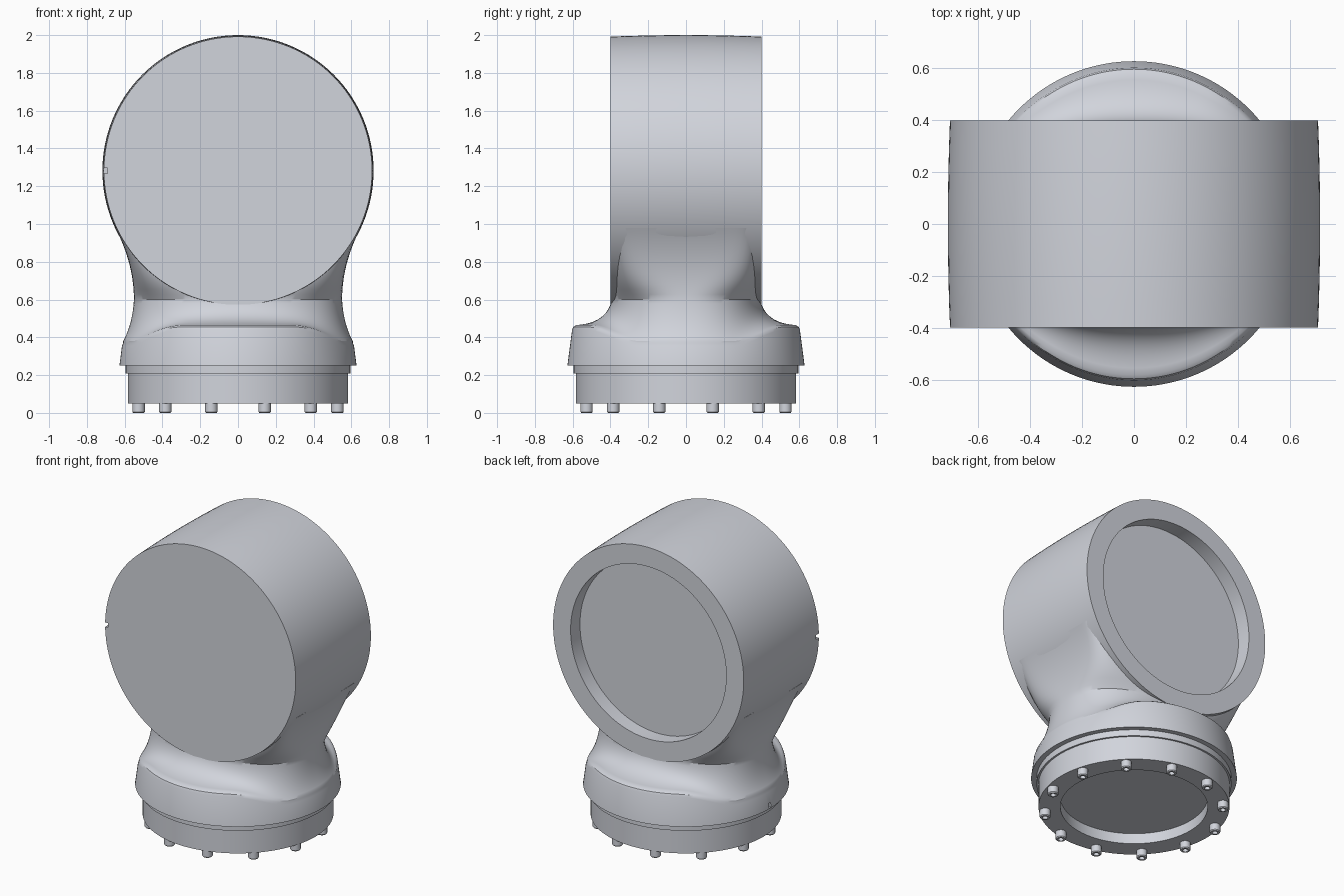
import bpy
import bmesh
import math
from mathutils import Matrix, Vector

cube = bpy.data.objects.get("Cube")
if cube:
    bpy.data.objects.remove(cube, do_unlink=True)

HEAD_Z = 1.282
# Stands a lathed part up in the head, with its axis along y
HEAD_FRAME = Matrix.Translation((0, 0, HEAD_Z)) @ Matrix.Rotation(-math.pi / 2, 4, 'X')

grey = bpy.data.materials.new("light_grey")
grey.use_nodes = True
colour = (0.64, 0.66, 0.715, 1)
grey.diffuse_color = colour
grey.node_tree.nodes["Principled BSDF"].inputs["Base Color"].default_value = colour


def shade(obj, angle=30):
    bpy.ops.object.select_all(action='DESELECT')
    obj.select_set(True)
    bpy.context.view_layer.objects.active = obj
    bpy.ops.object.shade_smooth_by_angle(angle=math.radians(angle))


def finish(bm, name):
    """Turn a bmesh into a shaded grey object."""
    bmesh.ops.remove_doubles(bm, verts=bm.verts, dist=1e-5)
    bmesh.ops.recalc_face_normals(bm, faces=bm.faces)
    mesh = bpy.data.meshes.new(name)
    bm.to_mesh(mesh)
    bm.free()
    mesh.materials.append(grey)
    obj = bpy.data.objects.new(name, mesh)
    bpy.context.collection.objects.link(obj)
    shade(obj)
    return obj


def loft(rings):
    """Skin closed rings of points and cap both ends."""
    bm = bmesh.new()
    rows = [[bm.verts.new(p) for p in ring] for ring in rings]
    for a, b in zip(rows, rows[1:]):
        n = len(a)
        for i in range(n):
            j = (i + 1) % n
            bm.faces.new((a[i], a[j], b[j], b[i]))
    bm.faces.new(rows[0])
    bm.faces.new(rows[-1])
    return bm


def directions(sides):
    return [2 * math.pi * i / sides for i in range(sides)]


def lathe(profile, sides=96, matrix=Matrix()):
    """Loft circles given as (radius, height)."""
    bm = loft([[(r * math.cos(t), r * math.sin(t), z) for t in directions(sides)]
               for r, z in profile])
    bmesh.ops.transform(bm, verts=bm.verts, matrix=matrix)
    return bm


def box(size, location):
    bm = bmesh.new()
    bmesh.ops.create_cube(bm, size=1, matrix=Matrix.LocRotScale(
        Vector(location), None, Vector(size)))
    return bm


def cut(obj, bm):
    """Subtract a shape from an object, then reshade it."""
    cutter = finish(bm, "cutter")
    mod = obj.modifiers.new("cut", 'BOOLEAN')
    mod.operation = 'DIFFERENCE'
    mod.solver = 'EXACT'
    mod.object = cutter
    bpy.context.view_layer.objects.active = obj
    bpy.ops.object.modifier_apply(modifier=mod.name)
    bpy.data.objects.remove(cutter, do_unlink=True)
    shade(obj)


def smoothstep(a, b, x):
    x = min(max((x - a) / (b - a), 0), 1)
    return x * x * (3 - 2 * x)


# Barrel head: slightly bulged drum, flat in front, recessed behind
wall = [(0.718 - 0.008 * (y / 4) ** 2, y / 10) for y in range(-4, 5)]
head = finish(lathe(wall + [(0.58, 0.4), (0.58, 0.3)], 128, HEAD_FRAME), "joint_head")
cut(head, box((0.05, 0.06, 0.03), (-0.715, -0.4, HEAD_Z)))


# Neck and skirt: round skirt whose rim flows into an oval neck
def oval(t, a, b, power):
    c, s = abs(math.cos(t)) / a, abs(math.sin(t)) / b
    return (c ** power + s ** power) ** (-1 / power)


def neck_profile(t):
    """Points (radius, height) up the body at one direction."""
    s = smoothstep(0.4, 0.88, abs(math.sin(t)))
    h = 0.38 + 0.085 * s
    rim = 0.628 - 0.13 * (h - 0.25)
    neck = oval(t, 0.551, 0.393, 2.4)
    pts = [(0.57, 0.25), (0.628, 0.25), (rim + 0.003, h - 0.025),
           (rim - 0.003, h - 0.01)]
    start = Vector((rim - 0.003 - 0.015 * s, h))
    end = Vector((neck, 0.6))
    bend = Vector((neck + 0.12 * (rim - neck), h + 0.01 + 0.08 * (1 - s)))
    steps = 12
    for i in range(steps + 1):
        u = i / steps
        pts.append(tuple((1 - u) ** 2 * start + 2 * u * (1 - u) * bend + u * u * end))
    # flare and square off to meet the underside of the head
    for i in range(1, 15):
        u = i / 14
        r = oval(t, 0.551 + 0.099 * u ** 2, 0.393 + 0.006 * u, 2.4 + 10 * u ** 1.3)
        pts.append((r, 0.6 + 0.38 * u))
    return pts


columns = [(t, neck_profile(t)) for t in directions(144)]
rings = [[(p[k][0] * math.cos(t), p[k][0] * math.sin(t), p[k][1])
          for t, p in columns] for k in range(len(columns[0][1]))]
body = finish(loft(rings), "neck_and_skirt")
# hollow the part of the neck inside the head, and notch the skirt
cut(body, lathe([(0.65, -0.37), (0.65, 0.6)], 96, HEAD_FRAME))
cut(body, box((0.04, 0.02, 0.03), (-0.625, 0, 0.27)))

# Base flange with a spacer lip and a recess underneath
finish(lathe([(0.45, 0.12), (0.45, 0.05), (0.583, 0.05), (0.583, 0.208),
              (0.595, 0.208), (0.595, 0.26)]), "base_flange")

# Ring of socket head bolts under the flange
for i in range(12):
    a = math.radians(15 + 30 * i)
    place = Matrix.Translation((0.545 * math.cos(a), 0.545 * math.sin(a), 0))
    finish(lathe([(0.033, 0.06), (0.033, 0.006), (0.028, 0), (0.017, 0),
                  (0.017, 0.025)], 18, place), "bolt_%02d" % (i + 1))
